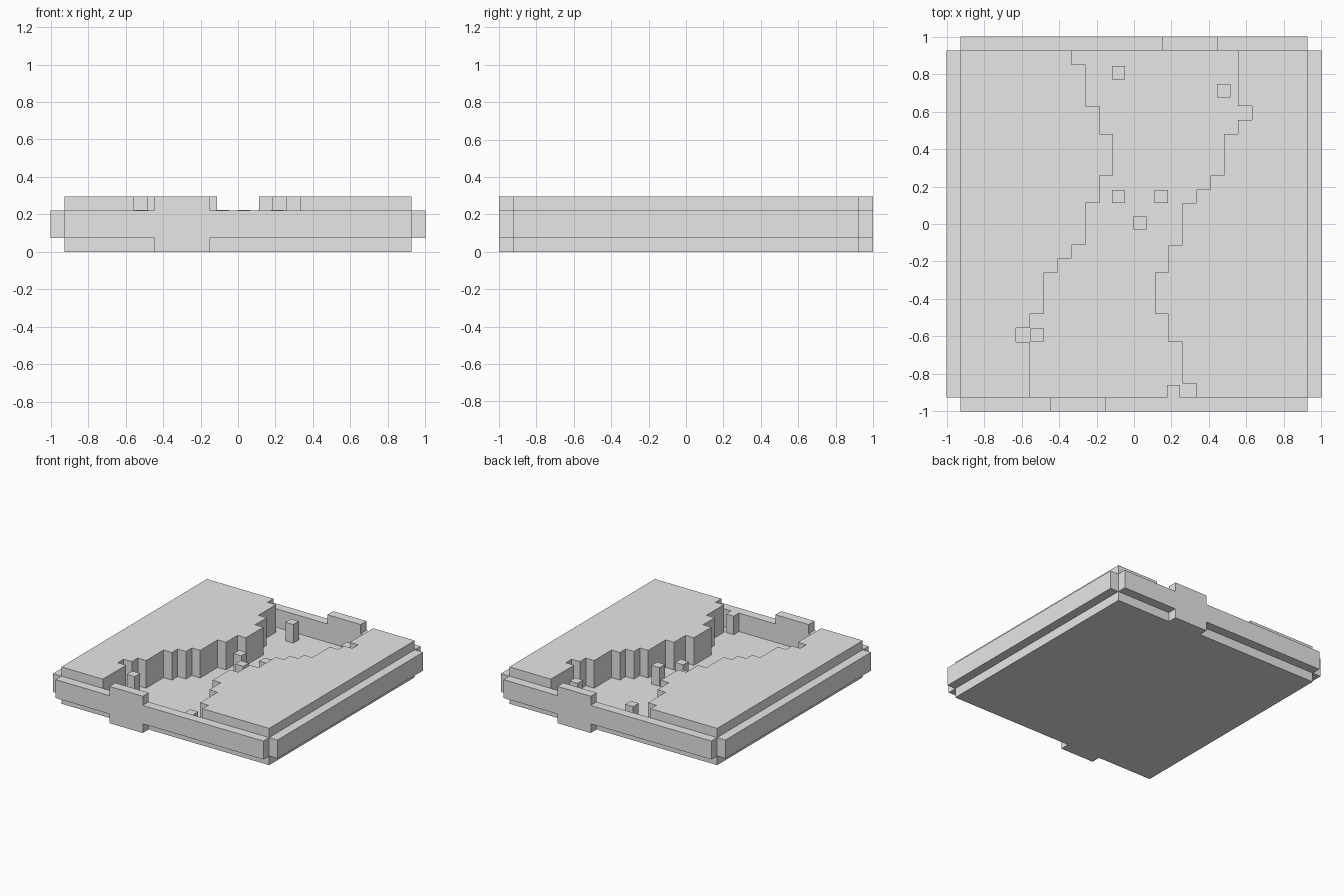
import bpy
import bmesh
from mathutils import Matrix, Vector

cube = bpy.data.objects.get("Cube")
if cube:
    bpy.data.objects.remove(cube, do_unlink=True)

U = 2 / 27            # one block of the terrain grid
HALF = 12.5           # half width of the slab, in blocks
OUTER = 13.5          # half width including the rails

stone = bpy.data.materials.new("light_grey")
stone.use_nodes = True
stone.diffuse_color = (0.8, 0.8, 0.8, 1)
stone.node_tree.nodes["Principled BSDF"].inputs["Base Color"].default_value = (0.8, 0.8, 0.8, 1)


def finish(name, bm):
    """Scale a mesh from blocks to units and add it to the scene."""
    bmesh.ops.scale(bm, vec=(U, U, U), verts=bm.verts)
    bmesh.ops.recalc_face_normals(bm, faces=bm.faces)
    mesh = bpy.data.meshes.new(name)
    bm.to_mesh(mesh)
    bm.free()
    mesh.materials.append(stone)
    obj = bpy.data.objects.new(name, mesh)
    bpy.context.collection.objects.link(obj)
    return obj


def box(name, low, high):
    low, high = Vector(low), Vector(high)
    bm = bmesh.new()
    bmesh.ops.create_cube(bm, size=1)
    bmesh.ops.scale(bm, vec=high - low, verts=bm.verts)
    bmesh.ops.translate(bm, vec=(low + high) / 2, verts=bm.verts)
    return finish(name, bm)


def prism(name, points, direction, turn=0):
    """Extrude an outline, optionally turned about the vertical axis."""
    bm = bmesh.new()
    face = bm.faces.new([bm.verts.new(p) for p in points])
    made = bmesh.ops.extrude_face_region(bm, geom=[face], use_keep_orig=True)
    moved = [g for g in made["geom"] if isinstance(g, bmesh.types.BMVert)]
    bmesh.ops.translate(bm, vec=direction, verts=moved)
    bmesh.ops.rotate(bm, cent=(0, 0, 0), matrix=Matrix.Rotation(turn, 3, 'Z'), verts=bm.verts)
    return finish(name, bm)


def bank(name, side, steps):
    """Stepped cliff: each step is its shore x and the y where it ends."""
    outline = [(side * HALF, HALF, 1)]
    y = HALF
    for x, end in steps:
        outline += [(x, y, 1), (x, end, 1)]
        y = end
    outline.append((side * HALF, -HALF, 1))
    return prism(name, outline, (0, 0, 3))


# River bed and the two raised banks
box("river_bed", (-HALF, -HALF, 0), (HALF, HALF, 1))
bank("right_bank", -1, [
    (-4.5, 11.5), (-3.5, 8.5), (-2.5, 6.5), (-1.5, 3.5), (-2.5, 1.5), (-3.5, -1.5),
    (-4.5, -2.5), (-5.5, -3.5), (-6.5, -6.5), (-7.5, -7.5), (-8.5, -8.5), (-7.5, -HALF)])
bank("left_bank", 1, [
    (7.5, 8.5), (8.5, 7.5), (7.5, 6.5), (6.5, 3.5), (5.5, 2.5), (4.5, 1.5),
    (3.5, -1.5), (2.5, -3.5), (1.5, -6.5), (2.5, -8.5), (3.5, -11.5), (4.5, -HALF)])

# Side rails
for name, side in (("right_rail", -1), ("left_rail", 1)):
    a, b = sorted((side * HALF, side * OUTER))
    box(name, (a, -HALF, 1), (b, HALF, 3))

# Front and back rails, each with a full-height block
L, R = -6, -2
rail = [(-HALF, 1), (L, 1), (L, 0), (R, 0), (R, 1), (HALF, 1),
        (HALF, 3), (R, 3), (R, 4), (L, 4), (L, 3), (-HALF, 3)]
for name, turn in (("front_rail", 0), ("back_rail", 3.14159265)):
    prism(name, [(x, -OUTER, z) for x, z in rail], (0, 1, 0), turn)

# Stones standing in the river bed
stones = [(-0.083, 0.807), (0.479, 0.711), (-0.083, 0.147), (0.145, 0.147),
          (0.032, 0.006), (-0.516, -0.593), (0.211, -0.893)]
for i, (x, y) in enumerate(stones, 1):
    cx, cy, r = x / U, y / U, 0.475
    box(f"river_stone_{i}", (cx - r, cy - r, 1), (cx + r, cy + r, 3.02))
